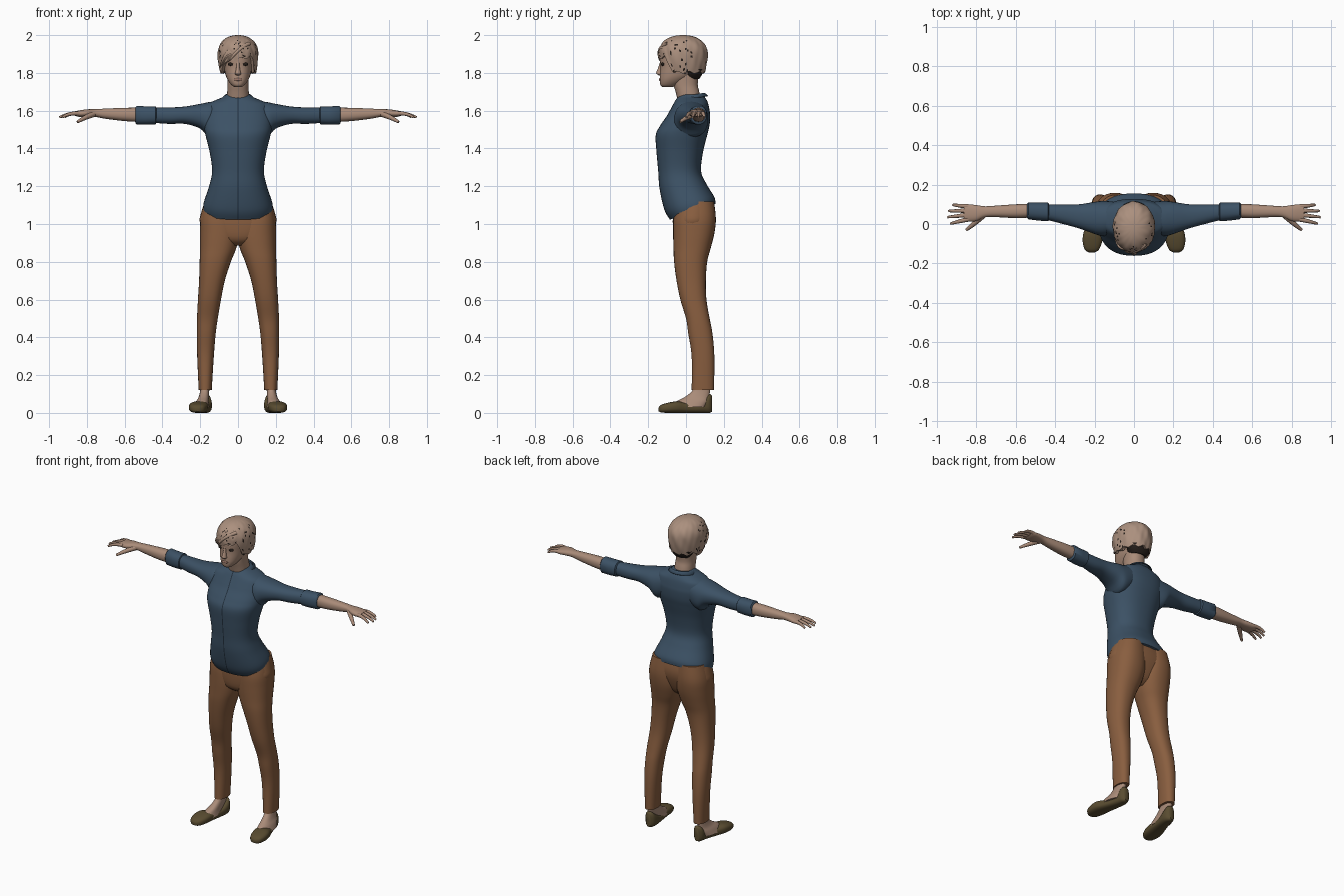
import bpy, bmesh, math, random
from mathutils import Vector

random.seed(4)
cube = bpy.data.objects.get("Cube")
if cube:
    bpy.data.objects.remove(cube, do_unlink=True)
built = []


def material(name, red, green, blue):
    mat = bpy.data.materials.new(name)
    mat.use_nodes = True
    colour = (red, green, blue, 1)
    mat.diffuse_color = colour
    shader = mat.node_tree.nodes["Principled BSDF"]
    shader.inputs["Base Color"].default_value = colour
    shader.inputs["Roughness"].default_value = 0.8
    return mat


skin = material("skin", 0.40, 0.26, 0.19)
hair_tone = material("hair_beige", 0.41, 0.28, 0.21)
dark = material("dark_brown", 0.02, 0.014, 0.011)
lip_tone = material("lip", 0.34, 0.19, 0.145)
shirt = material("shirt_blue", 0.045, 0.083, 0.13)
seam_tone = material("seam_navy", 0.015, 0.028, 0.045)
trouser = material("trouser_brown", 0.25, 0.112, 0.05)
shoe_tone = material("shoe_olive", 0.10, 0.072, 0.03)


def finish(name, bm, *mats):
    bmesh.ops.recalc_face_normals(bm, faces=bm.faces)
    mesh = bpy.data.meshes.new(name)
    bm.to_mesh(mesh)
    bm.free()
    obj = bpy.data.objects.new(name, mesh)
    for mat in mats:
        mesh.materials.append(mat)
    bpy.context.collection.objects.link(obj)
    built.append(obj)
    return obj


def smooth_keys(keys, steps):
    """Catmull-Rom curve through rows of numbers."""
    out = []
    for i in range(len(keys) - 1):
        p0, p1 = keys[max(i - 1, 0)], keys[i]
        p2, p3 = keys[i + 1], keys[min(i + 2, len(keys) - 1)]
        for s in range(steps):
            t = s / steps
            out.append([b + 0.5 * t * (c - a + t * (2 * a - 5 * b + 4 * c - d + t * (3 * (b - c) + d - a)))
                        for a, b, c, d in zip(p0, p1, p2, p3)])
    out.append(list(keys[-1]))
    return out


def skin_rings(bm, rings, closed=True):
    rows = [[bm.verts.new(p) for p in ring] for ring in rings]
    count = len(rows[0])
    for low, high in zip(rows, rows[1:]):
        for i in range(count if closed else count - 1):
            j = (i + 1) % count
            bm.faces.new((low[i], low[j], high[j], high[i]))
    return rows


def loft(name, axis, keys, mat, side=1, steps=4, power=2.3, count=32):
    """Rows: position on axis, two extents on each cross axis, optional tilt."""
    rings = []
    for key in smooth_keys(keys, steps):
        pos, a0, a1, b0, b1 = key[:5]
        tilt = key[5] if len(key) > 5 else 0
        ring = []
        for i in range(count):
            ang = math.tau * i / count
            c, s = math.cos(ang), math.sin(ang)
            u = math.copysign(abs(c) ** (2 / power), c) * (a1 - a0) / 2
            v = math.copysign(abs(s) ** (2 / power), s) * (b1 - b0) / 2
            a, b, t = (a0 + a1) / 2 + u, (b0 + b1) / 2 + v, pos + tilt * v
            x, y, z = {"x": (t, a, b), "y": (a, t, b), "z": (a, b, t)}[axis]
            ring.append((x * side, y, z))
        rings.append(ring)
    bm = bmesh.new()
    rows = skin_rings(bm, rings)
    bm.faces.new(rows[0])
    bm.faces.new(rows[-1])
    return finish(name, bm, mat)


def column(name, keys, mat, **options):
    """Upright loft, symmetric in x. Rows: height, half width, front, back, tilt."""
    return loft(name, "z", [(k[0], -k[1], *k[1:]) for k in keys], mat, **options)


def tube(name, points, radii, mat, side=1):
    curve = bpy.data.curves.new(name, "CURVE")
    curve.dimensions = "3D"
    curve.bevel_depth = 1
    curve.bevel_resolution = 3
    curve.use_fill_caps = True
    spline = curve.splines.new("NURBS")
    spline.points.add(len(points) - 1)
    for point, co, radius in zip(spline.points, points, radii):
        point.co = (co[0] * side, co[1], co[2], 1)
        point.radius = radius
    spline.order_u = 3
    spline.use_endpoint_u = True
    spline.resolution_u = 6
    curve.materials.append(mat)
    obj = bpy.data.objects.new(name, curve)
    bpy.context.collection.objects.link(obj)


def ball(name, centre, size, mat):
    bm = bmesh.new()
    bmesh.ops.create_uvsphere(bm, u_segments=20, v_segments=12, radius=1)
    for v in bm.verts:
        v.co = Vector(centre) + v.co * Vector(size)
    finish(name, bm, mat)


# Shirt body, with a hem that rises towards the back
torso = [(1.065, .182, -.085, .155, .35), (1.11, .182, -.115, .15, .25), (1.2, .153, -.14, .108, .1),
         (1.28, .137, -.147, .08, 0), (1.38, .15, -.156, .09, 0), (1.47, .172, -.16, .112, 0),
         (1.52, .18, -.137, .124, 0), (1.57, .18, -.103, .128, 0), (1.6, .175, -.086, .125, 0),
         (1.635, .16, -.067, .118, 0), (1.655, .12, -.056, .11, 0), (1.67, .085, -.045, .1, 0),
         (1.685, .062, -.035, .09, 0)]
column("shirt_body", torso, shirt, steps=6, count=48)

# Front closure seam, a thin strip following the chest
bm = bmesh.new()
skin_rings(bm, [[(x, row[2] - .002, row[0] + row[4] * (row[2] - row[3]) / 2) for x in (-.003, .003)]
                for row in smooth_keys(torso, 6)], closed=False)
finish("front_seam", bm, seam_tone)

# Folded collar, open at the front
rings = [[], [], []]
for i in range(41):
    ang = 0.12 + (math.tau - 0.24) * i / 40
    front = max(0, math.cos(ang)) ** 2
    top = 1.683 - .012 * math.cos(ang)
    for ring, scale, drop in zip(rings, (.95, 1.04, 1.3 + .22 * front), (.03, 0, .016 + .036 * front)):
        ring.append((.066 * scale * math.sin(ang), .028 - .068 * scale * math.cos(ang), top - drop))
bm = bmesh.new()
skin_rings(bm, rings, closed=False)
collar = finish("collar", bm, shirt)
collar.modifiers.new("thickness", "SOLIDIFY").thickness = 0.005

# Trouser seat
column("trouser_seat", [(.885, .05, -.02, .07), (.92, .13, -.06, .11), (1, .199, -.07, .142),
                        (1.06, .195, -.066, .15), (1.12, .175, -.05, .14)], trouser)

for side, label in ((1, "left"), (-1, "right")):
    # Sleeve and rolled cuff
    loft(label + "_sleeve", "x", [(.08, -.04, .11, 1.5, 1.655), (.15, -.062, .117, 1.46, 1.646),
         (.2, -.05, .112, 1.505, 1.636), (.28, -.022, .1, 1.53, 1.622), (.36, 0, .1, 1.53, 1.617),
         (.44, .02, .1, 1.535, 1.616), (.52, .03, .1, 1.538, 1.616)], shirt, side)
    loft(label + "_cuff", "x", [(.43, .022, .1, 1.54, 1.613), (.436, .014, .108, 1.528, 1.622),
         (.48, .017, .11, 1.526, 1.622), (.536, .024, .11, 1.527, 1.626),
         (.542, .03, .104, 1.534, 1.62)], shirt, side, steps=1)
    # Forearm and palm
    loft(label + "_forearm", "x", [(.52, .033, .102, 1.54, 1.616), (.6, .03, .1, 1.545, 1.615),
         (.7, .035, .093, 1.557, 1.611), (.755, .034, .09, 1.567, 1.608), (.8, .015, .096, 1.567, 1.607),
         (.84, .013, .1, 1.567, 1.601), (.862, .018, .098, 1.573, 1.597)], skin, side)
    # Fingers from index to little, then the thumb
    for finger, base, tip, reach in (("index", .024, .002, .93), ("middle", .047, .035, .945),
                                     ("ring", .068, .066, .94), ("little", .089, .097, .918)):
        tube(label + "_" + finger + "_finger", [(.84, base, 1.585), (.89, (base + tip) / 2, 1.59),
             (reach, tip, 1.565)], (.012, .01, .006), skin, side)
    tube(label + "_thumb", [(.765, .045, 1.582), (.81, 0, 1.565), (.85, -.03, 1.54)],
         (.016, .013, .007), skin, side)
    # Trouser leg
    loft(label + "_trouser_leg", "z", [(.12, .139, .208, .03, .148), (.3, .128, .216, .03, .15),
         (.42, .118, .218, .012, .14), (.5, .107, .217, 0, .125), (.6, .09, .212, -.03, .108),
         (.7, .07, .206, -.05, .105), (.8, .038, .203, -.063, .112), (.87, .01, .201, -.066, .13),
         (.95, -.008, .201, -.068, .15), (1.03, -.005, .198, -.066, .158),
         (1.12, 0, .175, -.05, .148)], trouser, side)
    # Bare ankle and instep, set into a low slip-on shoe
    loft(label + "_foot", "z", [(.03, .15, .235, -.075, .1), (.06, .155, .222, -.052, .115),
         (.085, .154, .208, -.005, .122), (.12, .152, .2, .035, .128), (.16, .152, .2, .04, .13)], skin, side)
    loft(label + "_shoe", "y", [(-.145, .2, .226, .008, .028), (-.13, .178, .249, .002, .043),
         (-.09, .162, .26, 0, .055), (-.045, .156, .256, 0, .061), (0, .152, .238, 0, .054),
         (.05, .145, .22, 0, .055), (.095, .138, .209, 0, .078), (.123, .143, .203, 0, .1),
         (.138, .157, .188, .006, .09)], shoe_tone, side, power=2.7)

# Neck, head and face
column("neck", [(1.64, .06, -.04, .08), (1.7, .057, -.055, .07), (1.74, .055, -.066, .062),
                (1.8, .058, -.07, .07)], skin)
column("head", [(1.724, .016, -.122, -.075), (1.735, .034, -.135, -.045), (1.76, .053, -.139, 0),
                (1.79, .066, -.138, .05), (1.83, .074, -.135, .08), (1.88, .078, -.138, .095),
                (1.93, .075, -.13, .095), (1.97, .05, -.09, .07), (1.98, .02, -.05, .04)], skin)
column("nose", [(1.786, .008, -.142, -.12), (1.795, .017, -.156, -.12), (1.805, .014, -.157, -.12),
                (1.83, .009, -.146, -.12), (1.86, .008, -.137, -.12)], skin, count=16)
ball("lips", (0, -.135, 1.765), (.023, .008, .008), lip_tone)
for side, label in ((1, "left"), (-1, "right")):
    ball(label + "_eye", (side * .034, -.122, 1.846), (.02, .01, .009), dark)
    ball(label + "_ear", (side * .078, -.005, 1.825), (.01, .02, .03), skin)

# Short hair cap with a swept fringe and dark gaps between locks
rings = []
for step in range(-1, 25):
    t = max(step, 0) / 24
    ring = []
    for i in range(80):
        ang = math.tau * i / 80
        c, s = math.cos(ang), math.sin(ang)
        opening = min(1, max(0, (c - .45) / .3))
        base = 1.803 + opening * (.07 + .02 * s) + .006 * math.sin(11 * ang)
        z = base + (2 - base) * math.sin(t * math.pi / 2)
        up, down = max(0, (z - 1.9) / .1), max(0, (1.9 - z) / .1)
        reach = max(0, 1 - up ** 2.2) ** (1 / 2.2) * (1 - .12 * down ** 2)
        reach *= 1 + .014 * math.sin(9 * ang + 13 * t) + .008 * math.sin(17 * ang - 9 * t)
        reach *= .85 if step < 0 else 1
        ring.append((.107 * s * reach, -.016 - .13 * c * reach, z))
    rings.append(ring)
bm = bmesh.new()
skin_rings(bm, rings)
bmesh.ops.remove_doubles(bm, verts=bm.verts, dist=0.0004)
for face in bm.faces:
    mid = face.calc_center_median()
    if mid.y < .03 and mid.z < 1.975 and random.random() < .07:
        face.material_index = 1
finish("hair", bm, hair_tone, dark)
column("nape_hair", [(1.768, .045, .0, .07), (1.79, .065, -.01, .084), (1.82, .08, -.01, .095)], dark)
for i in range(6):
    tube("fringe_lock", [(.06 - .012 * i, -.1, 1.955), (-.015 * i, -.158, 1.93 - .006 * i),
         (-.045 - .01 * i, -.138 + .014 * i, 1.865 - .007 * i)], (.01, .013, .003), hair_tone)

# Smooth shading with crisp edges kept
bpy.ops.object.select_all(action="DESELECT")
for obj in built:
    obj.select_set(True)
bpy.context.view_layer.objects.active = built[0]
bpy.ops.object.shade_smooth_by_angle(angle=math.radians(45))
